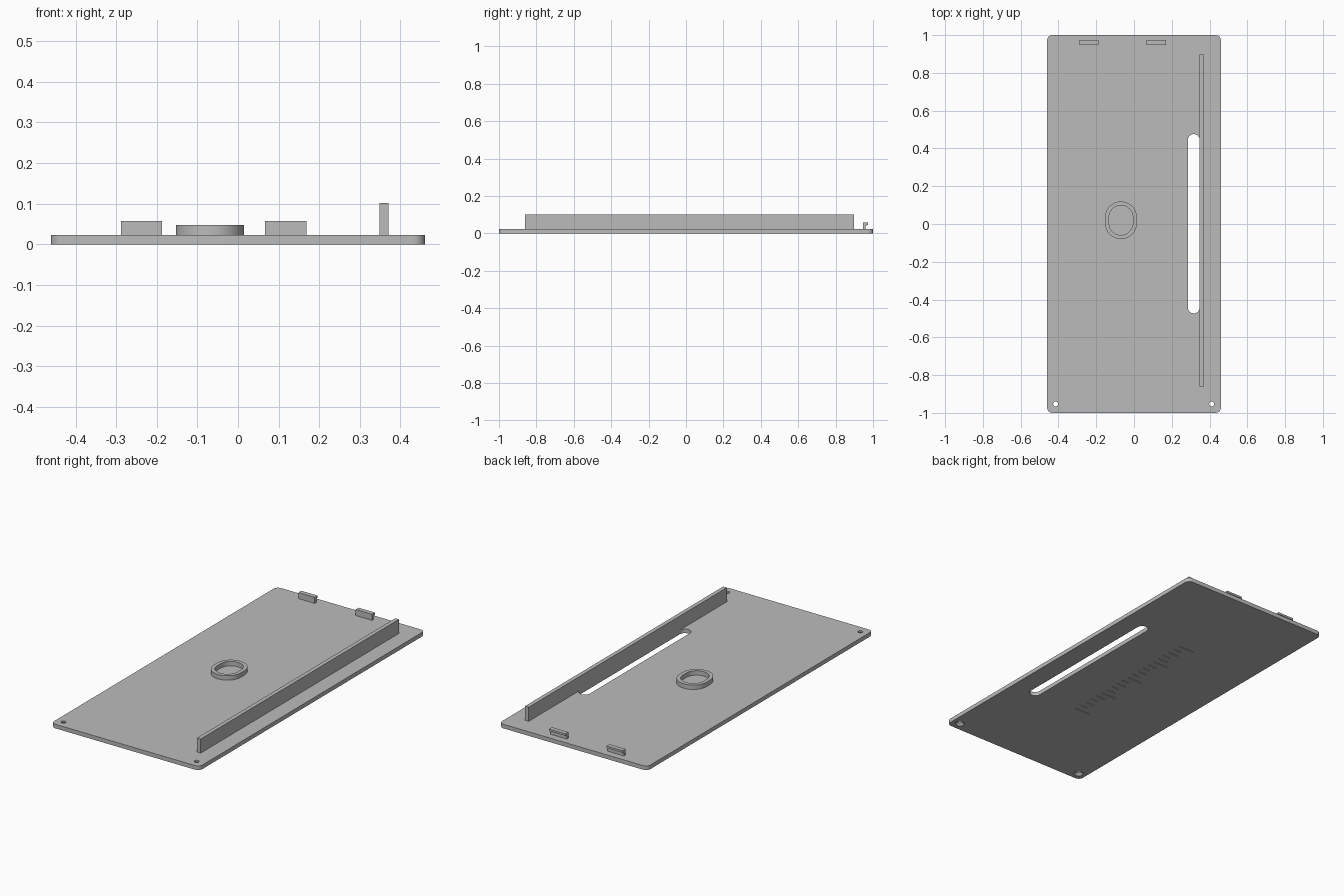
import bpy, bmesh
from math import sin, cos, pi

if "Cube" in bpy.data.objects:
    bpy.data.objects.remove(bpy.data.objects["Cube"])

grey = bpy.data.materials.new("plain grey")
grey.use_nodes = True
colour = (0.5, 0.5, 0.5, 1)
grey.diffuse_color = colour
grey.node_tree.nodes["Principled BSDF"].inputs["Base Color"].default_value = colour

PLATE_TOP = 0.023


def make(name, bm):
    bmesh.ops.recalc_face_normals(bm, faces=bm.faces)
    mesh = bpy.data.meshes.new(name)
    bm.to_mesh(mesh)
    bm.free()
    mesh.materials.append(grey)
    obj = bpy.data.objects.new(name, mesh)
    bpy.context.collection.objects.link(obj)
    return obj


def rounded(x0, x1, y0, y1, r, steps=10):
    """Outline of a rectangle with rounded corners."""
    corners = [(x1 - r, y1 - r), (x0 + r, y1 - r), (x0 + r, y0 + r), (x1 - r, y0 + r)]
    return [(cx + r * cos(a), cy + r * sin(a))
            for q, (cx, cy) in enumerate(corners)
            for a in [(q + i / steps) * pi / 2 for i in range(steps + 1)]]


def prism(name, outline, z0, z1):
    bm = bmesh.new()
    face = bm.faces.new([bm.verts.new((x, y, z0)) for x, y in outline])
    up = bmesh.ops.extrude_face_region(bm, geom=[face])["geom"]
    bmesh.ops.translate(bm, vec=(0, 0, z1 - z0),
                        verts=[v for v in up if isinstance(v, bmesh.types.BMVert)])
    bmesh.ops.remove_doubles(bm, verts=bm.verts, dist=0.00001)
    return make(name, bm)


def box(name, x0, x1, y0, y1, z0, z1):
    return prism(name, [(x0, y0), (x1, y0), (x1, y1), (x0, y1)], z0, z1)


def cut(target, cutter):
    cutter.hide_render = True
    mod = target.modifiers.new("cut", 'BOOLEAN')
    mod.operation, mod.solver, mod.object = 'DIFFERENCE', 'EXACT', cutter
    bpy.context.view_layer.objects.active = target
    bpy.ops.object.modifier_apply(modifier=mod.name)
    bpy.data.objects.remove(cutter)


def smooth(obj):
    bpy.ops.object.select_all(action='DESELECT')
    obj.select_set(True)
    bpy.context.view_layer.objects.active = obj
    bpy.ops.object.shade_smooth_by_angle(angle=pi / 6)


# Base plate with the long slot
plate = prism("base_plate", rounded(-0.46, 0.46, -1, 1, 0.028), 0, PLATE_TOP)
cut(plate, prism("slot_cutter", rounded(0.285, 0.348, -0.473, 0.476, 0.0315), -0.1, 0.1))

# Countersunk screw holes in the front corners
for x in (-0.415, 0.411):
    bm = bmesh.new()
    rings = [[bm.verts.new((x + r * cos(i * pi / 12), -0.953 + r * sin(i * pi / 12), z))
              for i in range(24)]
             for r, z in ((0.025, -0.01), (0.025, 0.002), (0.013, 0.014), (0.013, 0.04))]
    for low, high in zip(rings, rings[1:]):
        for i in range(24):
            j = (i + 1) % 24
            bm.faces.new((low[i], low[j], high[j], high[i]))
    bm.faces.new(rings[0])
    bm.faces.new(rings[-1])
    cut(plate, make("screw_hole_cutter", bm))

# Engraved scale on the underside, longer mark at every fifth step
bm = bmesh.new()
for i in range(21):
    y = -0.43 + i * 0.043
    length = 0.095 if i % 5 == 0 else 0.06 if i % 2 == 0 else 0.045
    made = bmesh.ops.create_cube(bm, size=1)["verts"]
    bmesh.ops.scale(bm, vec=(length, 0.006, 0.01), verts=made)
    bmesh.ops.translate(bm, vec=(0.045 - length / 2, y, 0), verts=made)
cut(plate, make("scale_cutter", bm))
smooth(plate)

# Long upright rail beside the slot
box("guide_rail", 0.348, 0.371, -0.86, 0.897, PLATE_TOP, 0.102)

# Raised oval collar
collar = prism("oval_collar", rounded(-0.153, 0.015, -0.079, 0.119, 0.083, 16), PLATE_TOP, 0.048)
cut(collar, prism("collar_cutter", rounded(-0.132, -0.006, -0.058, 0.098, 0.062, 16), 0, 0.1))
smooth(collar)

# Hooked tabs at the back edge: upright stem with a lip pointing backwards
hook = [(0.947, PLATE_TOP), (0.961, PLATE_TOP), (0.961, 0.04), (0.973, 0.046),
        (0.973, 0.057), (0.947, 0.057)]
for side, x0, x1 in (("right", -0.288, -0.187), ("left", 0.067, 0.169)):
    bm = bmesh.new()
    ends = [[bm.verts.new((x, y, z)) for y, z in hook] for x in (x0, x1)]
    for end in ends:
        bm.faces.new(end)
    for i in range(len(hook)):
        j = (i + 1) % len(hook)
        bm.faces.new((ends[0][i], ends[0][j], ends[1][j], ends[1][i]))
    make("hook_tab_" + side, bm)
